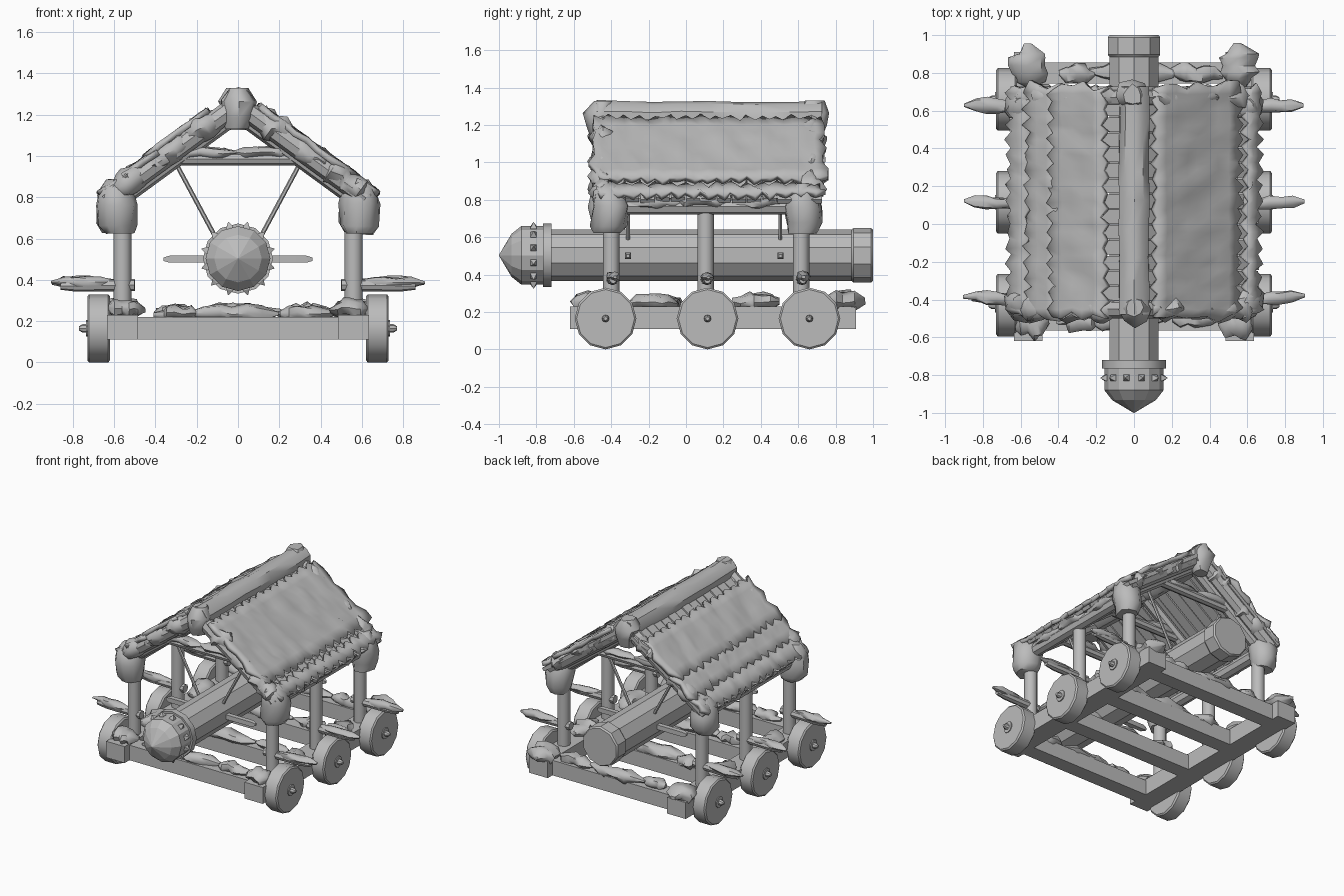
import bpy, bmesh, math, random
from mathutils import Vector, Matrix

random.seed(7)
if "Cube" in bpy.data.objects:
    bpy.data.objects.remove(bpy.data.objects["Cube"], do_unlink=True)

grey = bpy.data.materials.new("plain_grey")
grey.use_nodes = True
grey.diffuse_color = (0.5, 0.5, 0.5, 1)
grey.node_tree.nodes["Principled BSDF"].inputs["Base Color"].default_value = (0.5, 0.5, 0.5, 1)


def rnd(a):
    return random.uniform(-a, a)


def finish(name, bm, angle=35):
    bmesh.ops.recalc_face_normals(bm, faces=bm.faces[:])
    mesh = bpy.data.meshes.new(name)
    bm.to_mesh(mesh)
    bm.free()
    ob = bpy.data.objects.new(name, mesh)
    bpy.context.collection.objects.link(ob)
    mesh.materials.append(grey)
    bpy.ops.object.select_all(action='DESELECT')
    ob.select_set(True)
    bpy.context.view_layer.objects.active = ob
    bpy.ops.object.shade_smooth_by_angle(angle=math.radians(angle))
    return ob


def tube(name, p0, p1, profile, sides=8, squash=1, jitter=0, spin=0, angle=35):
    """Loft rings along p0-p1; profile holds (fraction, radius) pairs."""
    p0, p1 = Vector(p0), Vector(p1)
    turn = (p1 - p0).to_track_quat('Z', 'Y')
    bm = bmesh.new()
    rings = []
    for t, r in profile:
        drift = Vector((rnd(jitter), rnd(jitter) * squash, rnd(jitter)))
        ring = []
        for k in range(sides):
            a = math.pi / 2 + spin + math.tau * k / sides
            rr = r + rnd(jitter) * min(1, r / 0.03)
            local = Vector((rr * math.cos(a), rr * squash * math.sin(a), 0)) + drift
            ring.append(bm.verts.new(p0.lerp(p1, t) + turn @ local))
        rings.append(ring)
    for a, b in zip(rings, rings[1:]):
        for k in range(sides):
            m = (k + 1) % sides
            bm.faces.new((a[k], a[m], b[m], b[k]))
    bm.faces.new(rings[0])
    bm.faces.new(rings[-1])
    return finish(name, bm, angle)


def log(name, p0, p1, r, sides=10):
    return tube(name, p0, p1, [(0, r), (1, r)], sides)


def lump(name, p0, p1, r, squash=0.7, rings=6, jitter=0.012):
    """Irregular rounded drift of snow."""
    prof = []
    for i in range(rings + 1):
        t = i / rings
        swell = max(0.25, min(1, 2.2 * math.sqrt(t * (1 - t))))
        prof.append((t, r * swell * random.uniform(0.75, 1.1)))
    return tube(name, p0, p1, prof, 8, squash, jitter, angle=50)


def box(name, centre, size):
    bm = bmesh.new()
    bmesh.ops.create_cube(bm, size=1, matrix=Matrix.Translation(centre) @ Matrix.Diagonal((*size, 1)))
    return finish(name, bm)


def roof_point(side, x, y, off=0):
    """Point on the roof slope, raised along its normal."""
    return Vector((side * (x + 0.59 * off), y, 1.25 - 0.73 * x + 0.81 * off))


def sheet(name, side, x0, x1, off, steps):
    """Thick ragged covering with zigzag edges."""
    bm = bmesh.new()
    cols, grid = 30, []
    for i in range(steps + 1):
        row = []
        for j in range(cols + 1):
            x = x0 + (x1 - x0) * i / steps
            y = -0.49 + 1.22 * j / cols
            if i in (0, steps):
                x += (0.018 if j % 2 else -0.012) + rnd(0.008)
            if j in (0, cols):
                y += rnd(0.03)
            row.append(bm.verts.new(roof_point(side, x, y + rnd(0.008), off + rnd(0.01))))
        grid.append(row)
    for a, b in zip(grid, grid[1:]):
        for j in range(cols):
            bm.faces.new((a[j], a[j + 1], b[j + 1], b[j]))
    ob = finish(name, bm, 50)
    mod = ob.modifiers.new("thickness", 'SOLIDIFY')
    mod.thickness, mod.offset = 0.03, 0
    return ob


POSTS = (-0.40, 0.105, 0.615)
WHEELS = (-0.43, 0.115, 0.66)
BEAMS = (-0.51, -0.07, 0.36, 0.80)

# Base: cross beams with drifts on top
for y in BEAMS:
    box("cross_beam", (0, y, 0.165), (1.1, 0.11, 0.11))
    for x, half in ((-0.3, 0.1), (-0.02, 0.22), (0.33, 0.13)):
        lump("beam_snow", (x - half, y + rnd(0.02), 0.24), (x + half, y + rnd(0.02), 0.24), 0.055, 0.75)

for s in (-1, 1):
    # Side beams, corner drifts and drifts between wheels
    box("side_beam", (s * 0.56, 0.145, 0.17), (0.15, 1.53, 0.12))
    lump("front_corner_snow", (s * 0.63, -0.54, 0.26), (s * 0.45, -0.52, 0.26), 0.085, 0.6)
    lump("rear_corner_snow", (s * 0.56, 0.72, 0.25), (s * 0.56, 0.95, 0.26), 0.1, 0.6)
    for y in (-0.17, 0.38):
        lump("side_snow", (s * 0.56, y - 0.13, 0.25), (s * 0.56, y + 0.12, 0.25), 0.075, 0.7)

    # Wheels with raised hub plates and axle ends
    for y in WHEELS:
        tube("wheel", (s * 0.62, y, 0.165), (s * 0.73, y, 0.165),
             [(0, 0.155), (0.08, 0.165), (0.92, 0.165), (1, 0.155)], 12)
        log("hub_plate", (s * 0.72, y, 0.165), (s * 0.737, y, 0.165), 0.04)
        tube("axle_end", (s * 0.5, y, 0.165), (s * 0.77, y, 0.165), [(0, 0.02), (0.94, 0.02), (1, 0.01)], 8)

    # Posts and outward push handles with drifts
    for y in POSTS:
        log("post", (s * 0.56, y, 0.2), (s * 0.56, y, 0.86), 0.044, 12)
        tube("push_handle", (s * 0.5, y, 0.375), (s * 0.86, y + 0.01, 0.37),
             [(0, 0.03), (0.8, 0.028), (1, 0.018)], 8)
        lump("handle_snow", (s * 0.6, y, 0.395), (s * 0.9, y + 0.02, 0.385), 0.038, 0.8, 5, 0.006)
        # Rafters
        log("rafter", roof_point(s, 0, y, -0.035), roof_point(s, 0.62, y, -0.035), 0.042, 8)

    # Wall plate under the eaves with hanging drifts
    log("wall_plate", (s * 0.58, -0.46, 0.765), (s * 0.58, 0.69, 0.765), 0.045, 8)
    for y in (-0.16, 0.1, 0.36):
        lump("plate_snow", (s * 0.6, y - 0.15, 0.79), (s * 0.6, y + 0.15, 0.79), 0.05)

    # Gable ends: trim logs, clumps along them and heavy corner clumps
    for y in (-0.45, 0.67):
        log("gable_log", roof_point(s, 0.02, y), roof_point(s, 0.62, y), 0.05, 8)
        for x in (0.06, 0.24, 0.42):
            lump("gable_snow", roof_point(s, x, y, 0.01), roof_point(s, x + 0.2, y, 0.01), 0.066, 0.9)
    for y in (-0.41, 0.625):
        tube("eave_clump", (s * 0.585, y, 0.63), (s * 0.59, y, 0.89),
             [(0, 0.07), (0.15, 0.095), (0.5, 0.1), (0.8, 0.085), (1, 0.035)], 9, 1, 0.011, angle=50)

    # Roof boards running down the slope
    count = 15
    for i in range(count):
        y = -0.45 + 1.14 * i / (count - 1)
        turn = Matrix.Rotation(s * math.atan(0.73), 4, 'Y')
        bm = bmesh.new()
        bmesh.ops.create_cube(bm, size=1, matrix=Matrix.Translation(roof_point(s, 0.33, y, 0.015 + rnd(0.003)))
                              @ turn @ Matrix.Diagonal((0.76 + rnd(0.02), 0.074, 0.025, 1)))
        finish("roof_board", bm)

# Ragged roof coverings, differing on each slope
sheet("left_main_cover", 1, 0.08, 0.52, 0.05, 8)
sheet("left_eave_cover", 1, 0.56, 0.63, 0.045, 2)
sheet("right_main_cover", -1, 0.12, 0.40, 0.055, 5)
sheet("right_middle_cover", -1, 0.38, 0.53, 0.045, 3)
sheet("right_eave_cover", -1, 0.53, 0.63, 0.04, 2)

# Ridge log and end clumps
tube("ridge_log", (0, -0.48, 1.245), (0, 0.73, 1.245),
     [(i / 8, 0.083) for i in range(9)], 10, jitter=0.004)
for y in (-0.45, 0.68):
    tube("ridge_clump", (0, y, 1.13), (0, y, 1.335),
         [(0, 0.05), (0.3, 0.07), (0.65, 0.09), (1, 0.05)], 8, 1, 0.01, angle=50)

# Tie beams with drifts
for y in POSTS:
    log("tie_beam", (-0.34, y, 0.985), (0.34, y, 0.985), 0.03, 8)
    for x in (-0.14, 0.13):
        lump("tie_snow", (x - 0.15, y, 1.015), (x + 0.13, y, 1.015), 0.042, 0.7, 5, 0.007)

# Ram: shaft, collars and pointed head
Z = 0.503
log("ram_shaft", (0, -0.74, Z), (0, 0.93, Z), 0.137, 10)
tube("rear_collar", (0, 0.885, Z), (0, 1.0, Z), [(0, 0.137), (0.1, 0.146), (0.9, 0.146), (1, 0.137)], 10)
log("front_collar", (0, -0.765, Z), (0, -0.72, Z), 0.17, 12)
tube("ram_head", (0, -0.76, Z), (0, -1.0, Z),
     [(0, 0.157), (0.5, 0.157), (0.72, 0.115), (1, 0.002)], 12, angle=15)

# Head studs
for k in range(12):
    a = math.tau * (k + 0.5) / 12
    d = Vector((math.cos(a), 0, math.sin(a)))
    c = Vector((0, -0.815, Z))
    tube("head_stud", c + d * 0.145, c + d * 0.183, [(0, 0.024), (0.3, 0.024), (1, 0.002)], 4,
         spin=math.pi / 4, angle=15)

# Ram grips and hanging ropes
for y in (-0.31, 0.505):
    tube("ram_grip", (-0.36, y, 0.5), (0.36, y, 0.5),
         [(0, 0.012), (0.04, 0.024), (0.96, 0.024), (1, 0.012)], 4, spin=math.pi / 4)
    for s in (-1, 1):
        log("rope", (s * 0.1, y, 0.59), (s * 0.32, y, 1.0), 0.011, 6)
